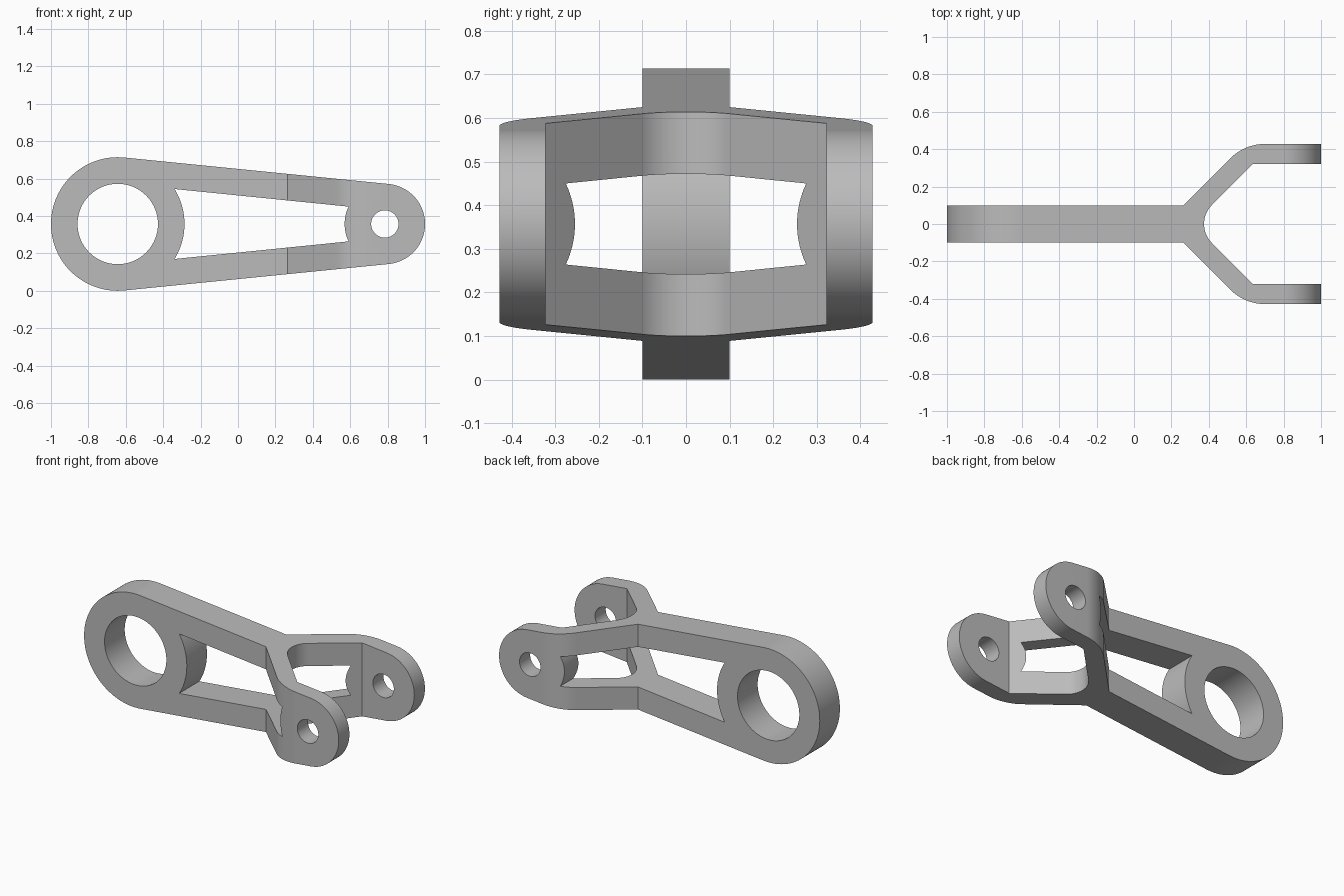
import bpy
import bmesh
from math import acos, asin, atan2, cos, pi, radians, sin, sqrt, tan

cube = bpy.data.objects.get("Cube")
if cube:
    bpy.data.objects.remove(cube)

# Main dimensions
BIG_X, SMALL_X, MID_Z = -0.643, 0.785, 0.357
BIG_R, SMALL_R = 0.357, 0.215
BIG_BORE, SMALL_BORE = 0.215, 0.073
BAR_Y, FORK_Y, ROOT_X = 0.1, 0.428, 0.264
WALL = 0.107


def arc(cx, cy, r, start, end, steps):
    """Points along an arc, both ends included."""
    return [(cx + r * cos(start + (end - start) * i / steps),
             cy + r * sin(start + (end - start) * i / steps))
            for i in range(steps + 1)]


def prism(name, outline, axis, low, high):
    """Extrude an outline along y (points are x, z) or z (points are x, y)."""
    bm = bmesh.new()
    place = (lambda p: (p[0], low, p[1])) if axis == "y" else (lambda p: (p[0], p[1], low))
    face = bm.faces.new([bm.verts.new(place(p)) for p in outline])
    grown = bmesh.ops.extrude_face_region(bm, geom=[face])["geom"]
    shift = (0, high - low, 0) if axis == "y" else (0, 0, high - low)
    bmesh.ops.translate(bm, vec=shift, verts=[v for v in grown if isinstance(v, bmesh.types.BMVert)])
    bmesh.ops.recalc_face_normals(bm, faces=bm.faces)
    mesh = bpy.data.meshes.new(name)
    bm.to_mesh(mesh)
    bm.free()
    obj = bpy.data.objects.new(name, mesh)
    bpy.context.collection.objects.link(obj)
    return obj


def combine(target, tool, operation):
    mod = target.modifiers.new(operation.title(), "BOOLEAN")
    mod.operation, mod.solver, mod.object = operation, "EXACT", tool
    bpy.context.view_layer.objects.active = target
    bpy.ops.object.modifier_apply(modifier=mod.name)
    bpy.data.objects.remove(tool)


# Forked plan, upper half mirrored to the lower half
bend = FORK_Y - BAR_Y + ROOT_X
outer_r = 0.26
run = outer_r * tan(pi / 8)
crotch_x = ROOT_X - BAR_Y + WALL * sqrt(2)
inner_r = 0.143
inner_y = FORK_Y - WALL + 0.001
half = [(-1.1, BAR_Y), (ROOT_X, BAR_Y)]
half += arc(bend + run, FORK_Y - outer_r, outer_r, 3 * pi / 4, pi / 2, 12)
half += [(1.1, FORK_Y), (1.1, inner_y), (crotch_x + inner_y, inner_y)]
half += arc(crotch_x + inner_r * sqrt(2), 0, inner_r, 3 * pi / 4, pi, 12)
plan = half + [(x, -y) for x, y in reversed(half[:-1])]
body = prism("forked_link", plan, "z", -0.2, 1.0)

# Tapered side outline tangent to both round ends
tangent = acos((BIG_R - SMALL_R) / (SMALL_X - BIG_X))
side = arc(BIG_X, MID_Z, BIG_R, tangent, 2 * pi - tangent, 64)
side += arc(SMALL_X, MID_Z, SMALL_R, -tangent, tangent, 48)
combine(body, prism("side_outline", side, "y", -0.6, 0.6), "INTERSECT")

# Bores through the large eye and the two fork eyes
for x, r in ((BIG_X, BIG_BORE), (SMALL_X, SMALL_BORE)):
    circle = arc(x, MID_Z, r, 0, 2 * pi, 64)[:-1]
    combine(body, prism("bore", circle, "y", -0.7, 0.7), "DIFFERENCE")

# Window between the eyes, its ends hollowed by the round bosses
a, b = asin(0.187 / BIG_R), asin(0.093 / SMALL_R)
window = arc(BIG_X, MID_Z, BIG_R, -a, a, 20)
window += arc(SMALL_X, MID_Z, SMALL_R, pi - b, pi + b, 16)
combine(body, prism("window", window, "y", -0.7, 0.7), "DIFFERENCE")

# Grey metal and smooth round surfaces with crisp edges
grey = bpy.data.materials.new("grey_metal")
grey.use_nodes = True
colour = (0.5, 0.5, 0.5, 1)
grey.diffuse_color = colour
grey.node_tree.nodes["Principled BSDF"].inputs["Base Color"].default_value = colour
body.data.materials.clear()
body.data.materials.append(grey)
for poly in body.data.polygons:
    poly.material_index = 0

bpy.ops.object.select_all(action="DESELECT")
body.select_set(True)
bpy.context.view_layer.objects.active = body
bpy.ops.object.shade_smooth_by_angle(angle=radians(25))
weighted = body.modifiers.new("Weighted Normal", "WEIGHTED_NORMAL")
weighted.keep_sharp = True
